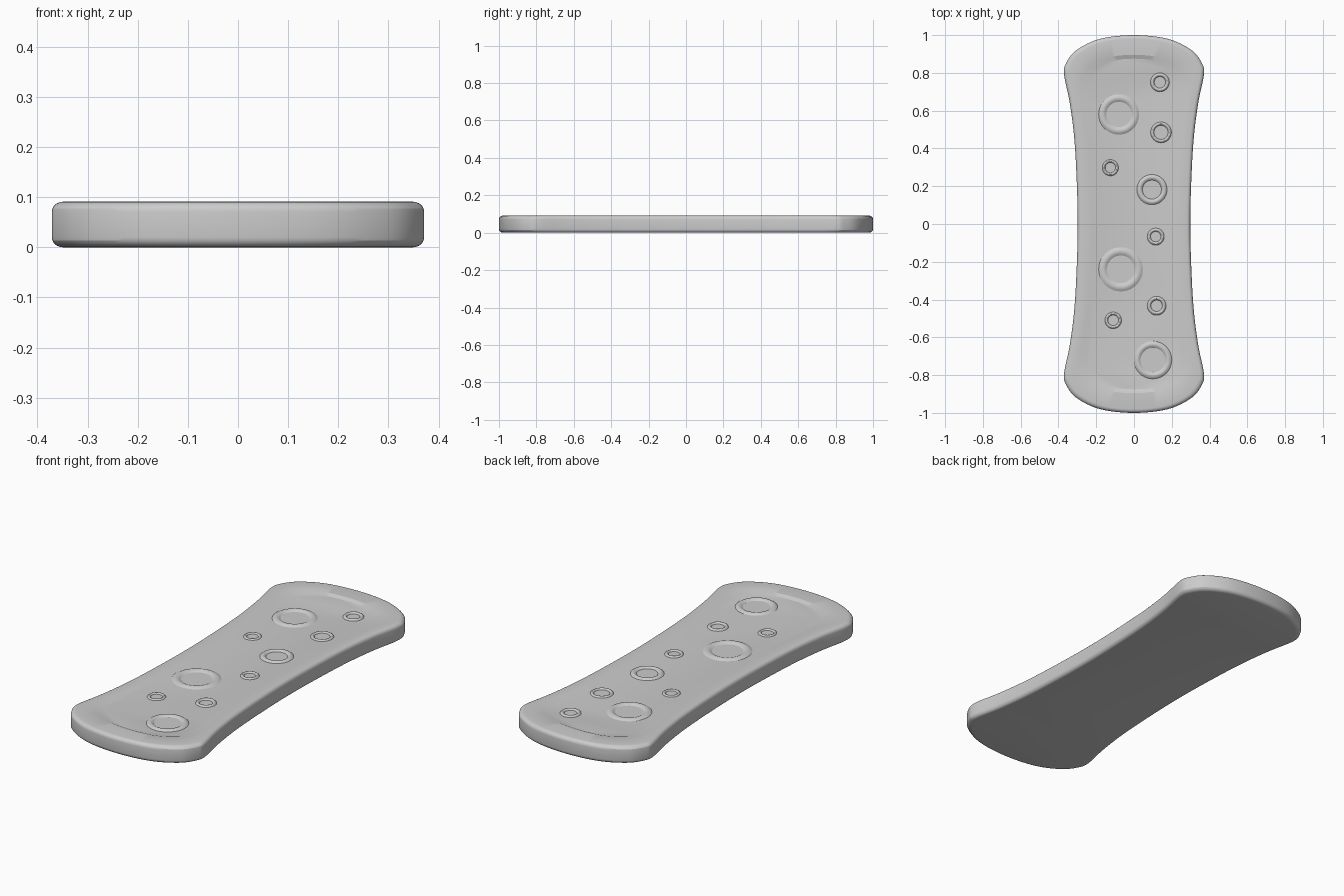
import bpy, bmesh, math
from mathutils import Vector

if "Cube" in bpy.data.objects:
    bpy.data.objects.remove(bpy.data.objects["Cube"])

# Quarter outlines (x, y): waist to end tip
OUTER = [(.298, 0), (.303, .22), (.316, .45), (.34, .64), (.37, .79),
         (.36, .85), (.305, .92), (.18, .98), (0, 1.0)]
STEP_OUT = [(.225, 0), (.23, .22), (.246, .42), (.268, .58), (.286, .70),
            (.277, .775), (.235, .83), (.14, .88), (0, .896)]
STEP_IN = [(.195, 0), (.2, .22), (.216, .42), (.236, .58), (.252, .70),
           (.243, .765), (.205, .82), (.12, .862), (0, .875)]


def full_loop(quarter, n=6):
    """Mirror a quarter outline into a smooth closed loop."""
    q = [Vector(p) for p in quarter]
    pts = q + [Vector((-p.x, p.y)) for p in q[-2::-1]]
    pts += [Vector((p.x, -p.y)) for p in pts[-2:0:-1]]
    out = []
    for i in range(len(pts)):
        a, b, c, d = (pts[(i + k) % len(pts)] for k in (-1, 0, 1, 2))
        for k in range(n):
            t = k / n
            out.append(0.5 * (2 * b + (c - a) * t + (2 * a - 5 * b + 4 * c - d) * t * t
                              + (3 * b - a - 3 * c + d) * t ** 3))
    return out


def stack(name, rings, cap_start=True):
    """Skin a sequence of closed 3D loops and cap the ends."""
    bm = bmesh.new()
    loops = [[bm.verts.new(p) for p in r] for r in rings]
    for a, b in zip(loops, loops[1:]):
        for i in range(len(a)):
            j = (i + 1) % len(a)
            bm.faces.new((a[i], a[j], b[j], b[i]))
    if cap_start:
        bm.faces.new(loops[0][::-1])
    bm.faces.new(loops[-1])
    me = bpy.data.meshes.new(name)
    bm.to_mesh(me)
    bm.free()
    ob = bpy.data.objects.new(name, me)
    bpy.context.collection.objects.link(ob)
    bpy.ops.object.select_all(action='DESELECT')
    ob.select_set(True)
    bpy.context.view_layer.objects.active = ob
    bpy.ops.object.shade_smooth_by_angle(angle=math.radians(20))
    return ob


def at(loop, z, inset=0.0):
    return [(p.x * (1 - inset / .33), p.y * (1 - inset), z) for p in loop]


# Board with rounded edges and a shallow recessed panel
TOP, PANEL, R = .091, .083, .02
edge = [(R * (1 - math.sin(a)), R * (1 - math.cos(a)))
        for a in (math.pi / 2 * k / 5 for k in range(6))]
o = full_loop(OUTER)
rings = [at(o, z, i) for i, z in edge]
rings += [at(o, TOP - z, i) for i, z in reversed(edge)]
rings += [at(full_loop(STEP_OUT), TOP), at(full_loop(STEP_IN), PANEL)]
stack("board", rings)

# Craters: x, y, outer radius, inner radius
CRATERS = [(-.08, .58, .107, .067), (.137, .75, .05, .03), (.143, .485, .055, .037),
           (-.125, .298, .043, .027), (.095, .182, .08, .05), (.115, -.067, .045, .027),
           (-.07, -.24, .117, .073), (.12, -.433, .05, .03), (-.11, -.51, .044, .028),
           (.1, -.72, .1, .065)]
for n, (x, y, ro, ri) in enumerate(CRATERS):
    h = min(.008, (ro - ri) * .4)
    prof = [(ro + (ri - ro) * k / 8, PANEL + .0005 + h * math.sin(math.pi * k / 8))
            for k in range(9)]
    stack(f"crater_{n + 1}", [[(x + r * math.cos(a), y + r * math.sin(a), z)
                               for a in (math.tau * s / 40 for s in range(40))]
                              for r, z in prof], cap_start=False)
